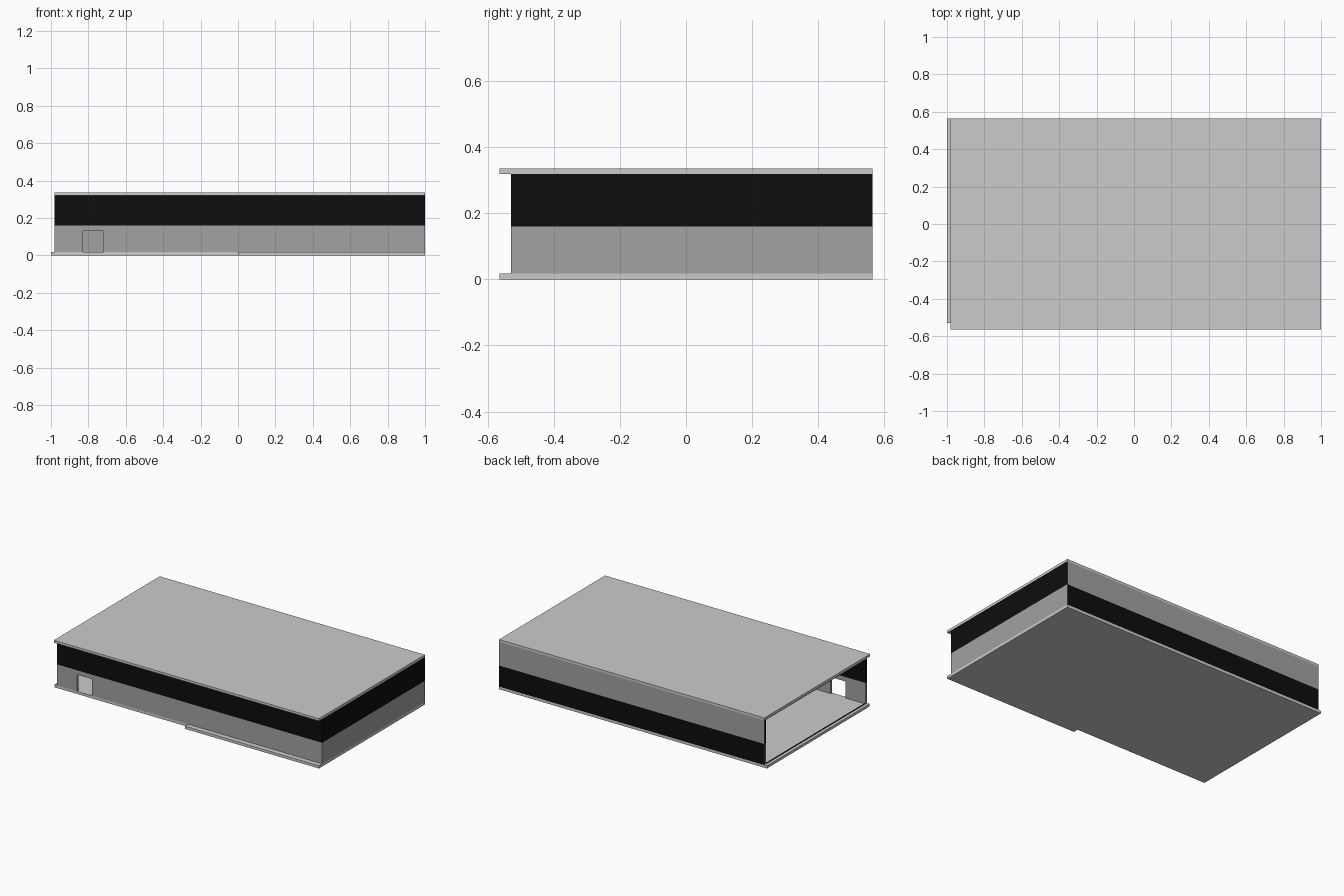
import bpy, bmesh
from mathutils import Vector

if "Cube" in bpy.data.objects:
    bpy.data.objects.remove(bpy.data.objects["Cube"])


def material(name, rgb):
    m = bpy.data.materials.new(name)
    m.diffuse_color = (*rgb, 1)
    m.use_nodes = True
    m.node_tree.nodes["Principled BSDF"].inputs["Base Color"].default_value = m.diffuse_color
    return m


LIGHT = material("light grey", (0.60, 0.60, 0.60))
GREY = material("wall grey", (0.36, 0.36, 0.36))
BLACK = material("black", (0.004, 0.004, 0.004))
NAVY = material("dark navy", (0.012, 0.012, 0.05))

FLOOR_TOP, BAND, ROOF_BOTTOM, TOP = 0.018, 0.16, 0.32, 0.336
LEFT, RIGHT, FRONT, BACK = -0.98, 1.0, -0.53, 0.565
WALL = 0.016


def prism(name, outline, lo, hi, axis, mats, rule=None):
    """Extrude a 2D outline from lo to hi along 'y' (outline in xz) or 'z' (outline in xy)."""
    bm = bmesh.new()
    place = (lambda a, b: (a, lo, b)) if axis == "y" else (lambda a, b: (a, b, lo))
    step = Vector((0, hi - lo, 0)) if axis == "y" else Vector((0, 0, hi - lo))
    face = bm.faces.new([bm.verts.new(place(a, b)) for a, b in outline])
    ext = bmesh.ops.extrude_face_region(bm, geom=[face])
    bmesh.ops.translate(bm, vec=step, verts=[g for g in ext["geom"] if isinstance(g, bmesh.types.BMVert)])
    bmesh.ops.recalc_face_normals(bm, faces=bm.faces)
    if rule:
        # split at the colour band, then colour by height and direction
        bmesh.ops.bisect_plane(bm, geom=bm.verts[:] + bm.edges[:] + bm.faces[:],
                               plane_co=(0, 0, BAND), plane_no=(0, 0, 1))
        bm.normal_update()
        for f in bm.faces:
            f.material_index = rule(f.calc_center_median().z > BAND, f.normal)
    mesh = bpy.data.meshes.new(name)
    bm.to_mesh(mesh)
    bm.free()
    for m in mats:
        mesh.materials.append(m)
    ob = bpy.data.objects.new(name, mesh)
    bpy.context.collection.objects.link(ob)
    return ob


def rect(a0, a1, b0, b1):
    return [(a0, b0), (a1, b0), (a1, b1), (a0, b1)]


def black_above(upper, normal):
    return 1 if upper else 0


def black_below_outside(upper, normal):
    # the outer back face carries its bands upside down
    return int(upper != (normal.y > 0.5))


# floor slab, with a ledge along the right half of the front
prism("floor_slab", [(-1, FRONT), (0, FRONT), (0, -BACK), (RIGHT, -BACK), (RIGHT, BACK), (-1, BACK)],
      0, FLOOR_TOP, "z", [LIGHT])

# roof slab
prism("roof_slab", rect(LEFT, RIGHT, -BACK, BACK), ROOF_BOTTOM, TOP, "z", [LIGHT])

# front wall with a doorway notch
d0, d1, dtop = -0.83, -0.72, 0.13
prism("front_wall", [(LEFT, FLOOR_TOP), (d0, FLOOR_TOP), (d0, dtop), (d1, dtop), (d1, FLOOR_TOP),
                     (RIGHT, FLOOR_TOP), (RIGHT, ROOF_BOTTOM), (LEFT, ROOF_BOTTOM)],
      FRONT, FRONT + WALL, "y", [GREY, BLACK], black_above)

# back wall
prism("back_wall", rect(LEFT, RIGHT, FLOOR_TOP, ROOF_BOTTOM), BACK - WALL, BACK, "y",
      [GREY, BLACK], black_below_outside)

# right wall, between front and back walls
prism("right_wall", rect(RIGHT - WALL, RIGHT, FRONT + WALL, BACK - WALL), FLOOR_TOP, ROOF_BOTTOM, "z",
      [GREY, BLACK], black_above)

# thin dark rails at the top and bottom of the open left end
for name, z in (("lower_rail", FLOOR_TOP), ("upper_rail", ROOF_BOTTOM - 0.004)):
    prism(name, rect(LEFT, LEFT + 0.006, FRONT + WALL, BACK - WALL), z, z + 0.004, "z", [NAVY])
